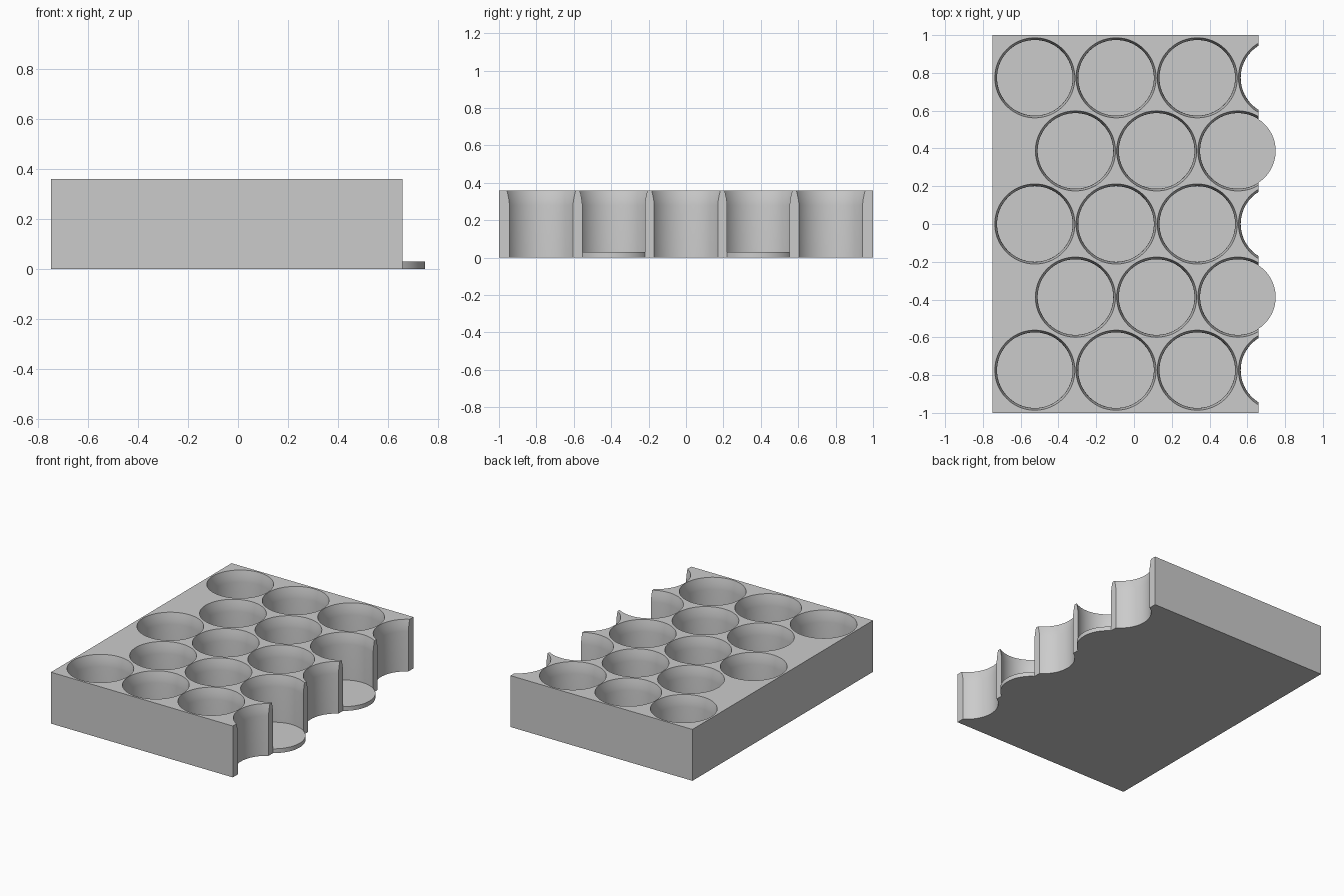
import bpy, bmesh, math

if "Cube" in bpy.data.objects:
    bpy.data.objects.remove(bpy.data.objects["Cube"], do_unlink=True)

LEFT, CUT, HEIGHT, FLOOR = -0.75, 0.66, 0.36, 0.03
PITCH_X, PITCH_Y = 0.43, 0.387
R, RIM = 0.2, 0.212
SEGMENTS = 96

grey = bpy.data.materials.new("plain grey")
grey.use_nodes = True
grey.diffuse_color = (0.6, 0.6, 0.6, 1)
grey.node_tree.nodes["Principled BSDF"].inputs["Base Color"].default_value = (0.6, 0.6, 0.6, 1)


def make_object(name, bm):
    bmesh.ops.recalc_face_normals(bm, faces=bm.faces)
    mesh = bpy.data.meshes.new(name)
    bm.to_mesh(mesh)
    bm.free()
    mesh.materials.append(grey)
    ob = bpy.data.objects.new(name, mesh)
    bpy.context.collection.objects.link(ob)
    return ob


def select_only(ob):
    bpy.ops.object.select_all(action='DESELECT')
    ob.select_set(True)
    bpy.context.view_layer.objects.active = ob


def add_well(bm, x, y, bottom):
    """Solid of one round well: straight wall with a gently flared mouth."""
    flare = [(R + (RIM - R) * t ** 1.6, 0.28 + (HEIGHT - 0.28) * t)
             for t in (0, 0.25, 0.5, 0.75, 1)]
    profile = [(R, bottom)] + flare + [(RIM, HEIGHT + 0.05)]
    rings = []
    for r, z in profile:
        rings.append([bm.verts.new((x + r * math.cos(a), y + r * math.sin(a), z))
                      for a in (math.tau * i / SEGMENTS for i in range(SEGMENTS))])
    for low, high in zip(rings, rings[1:]):
        for i in range(SEGMENTS):
            j = (i + 1) % SEGMENTS
            bm.faces.new((low[i], low[j], high[j], high[i]))
    bm.faces.new(rings[0])
    bm.faces.new(rings[-1])


# Tray block
bm = bmesh.new()
bmesh.ops.create_cube(bm, size=1)
for v in bm.verts:
    v.co.x = LEFT if v.co.x < 0 else CUT
    v.co.y *= 2
    v.co.z = 0 if v.co.z < 0 else HEIGHT
tray = make_object("tray", bm)

# Staggered wells; those centred past the cut side go right through
bm = bmesh.new()
for row in range(-2, 3):
    staggered = row % 2 == 1
    start = -0.31 if staggered else -0.525
    for col in range(3 if staggered else 4):
        x = start + col * PITCH_X
        add_well(bm, x, row * PITCH_Y, FLOOR if x < CUT else -0.05)
cutter = make_object("well_cutter", bm)
cutter.hide_render = True

mod = tray.modifiers.new("wells", 'BOOLEAN')
mod.operation = 'DIFFERENCE'
mod.solver = 'EXACT'
mod.object = cutter
select_only(tray)
bpy.ops.object.modifier_apply(modifier=mod.name)
bpy.data.objects.remove(cutter, do_unlink=True)
select_only(tray)
bpy.ops.object.shade_smooth_by_angle(angle=math.radians(20))

# Floor tabs: well floors continuing past the cut side
centre = -0.31 + 2 * PITCH_X
half = math.acos((CUT - centre) / R)
for name, row in (("front_floor_tab", -1), ("back_floor_tab", 1)):
    bm = bmesh.new()
    arc = [half * (i / 20 - 1) for i in range(41)]
    low, high = ([bm.verts.new((centre + R * math.cos(a), row * PITCH_Y + R * math.sin(a), z))
                  for a in arc] for z in (0, FLOOR))
    bm.faces.new(low)
    bm.faces.new(high)
    for i in range(-1, len(arc) - 1):
        bm.faces.new((low[i], low[i + 1], high[i + 1], high[i]))
    select_only(make_object(name, bm))
    bpy.ops.object.shade_smooth_by_angle(angle=math.radians(20))
